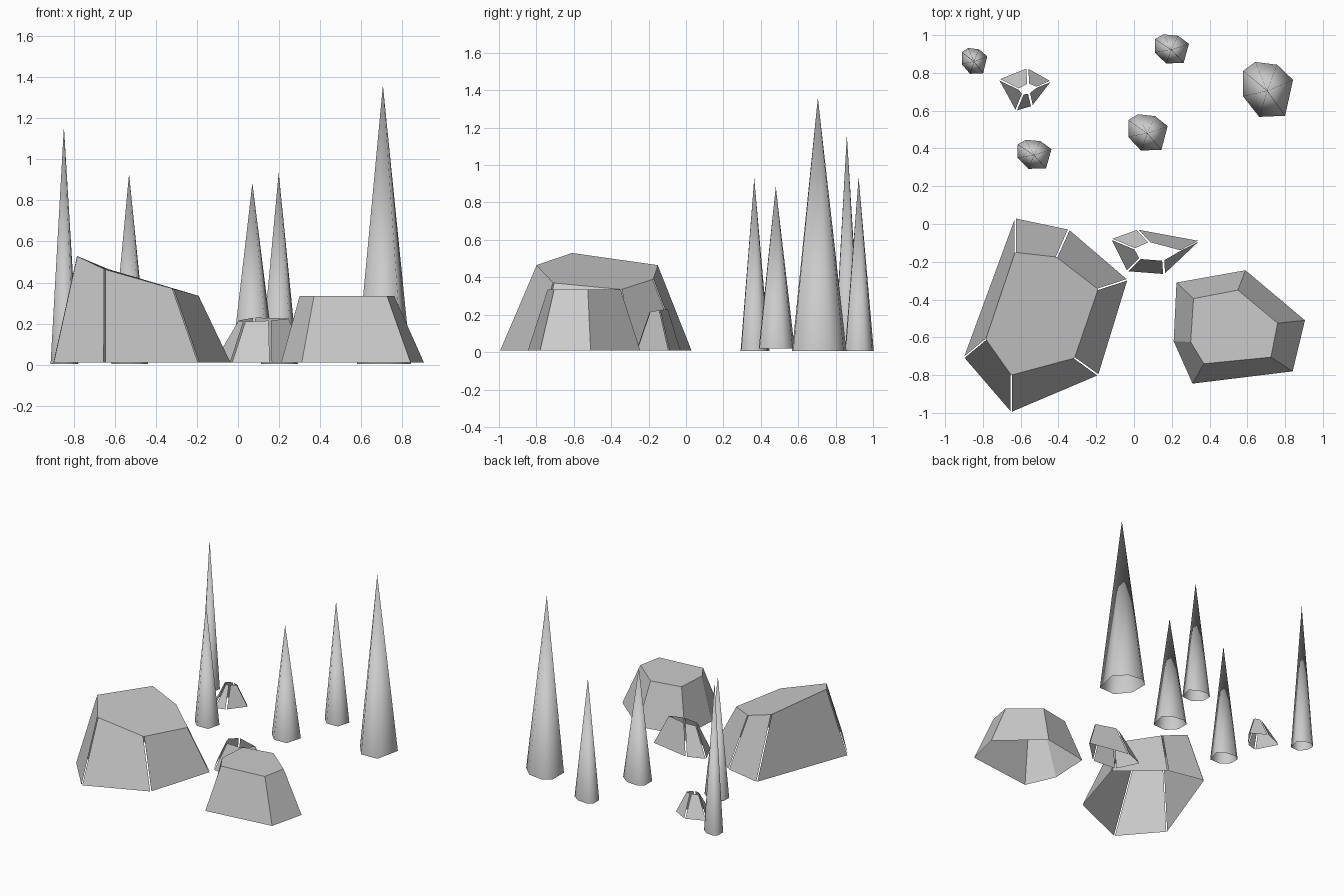
import bpy
from mathutils import Vector

if "Cube" in bpy.data.objects:
    bpy.data.objects.remove(bpy.data.objects["Cube"])


def make(name, verts, faces, smooth=False):
    me = bpy.data.meshes.new(name)
    me.from_pydata(verts, [], faces)
    me.update()
    ob = bpy.data.objects.new(name, me)
    bpy.context.collection.objects.link(ob)
    for p in me.polygons:
        p.use_smooth = smooth
    return ob


# Irregular seven-sided spires, open underneath (counter-clockwise outline)
OUTLINE = [(.053, .138), (-.063, .153), (-.127, .106), (-.127, -.03),
           (-.042, -.138), (.095, -.132), (.137, .058)]


def spire(name, x, y, height, sx, sy, base=.005):
    verts = [(x + sx * px, y + sy * py, base) for px, py in OUTLINE]
    verts.append((x, y, height))
    make(name, verts, [(i, (i + 1) % 7, 7) for i in range(7)], True)


spire("spire_large", .705, .705, 1.36, 1, 1)
spire("spire_back", .198, .923, .935, .68, .53)
spire("spire_middle", .07, .48, .885, .79, .66, .02)
spire("spire_left", -.53, .365, .93, .68, .53)
spire("spire_far_left", -.847, .86, 1.16, .51, .47)


# Hollow rocks made of loose slabs, with thin cracks between them
def rock(name, base, top, gap=.0, cap=True, base_z=.01):
    n = len(base)
    b = [Vector((x, y, base_z)) for x, y in base]
    t = [Vector(p) for p in top]
    verts, faces = [], []
    if gap == 0:
        verts = b + t
        faces = [(i, (i + 1) % n, (i + 1) % n + n, i + n) for i in range(n)]
        if cap:
            faces.append(tuple(range(n, 2 * n)))
    else:
        for i in range(n):
            j = (i + 1) % n
            k = len(verts)
            along_b = (b[j] - b[i]).normalized() * gap
            along_t = (t[j] - t[i]).normalized() * gap
            verts += [b[i] + along_b, b[j] - along_b,
                      t[j] - along_t, t[i] + along_t]
            faces.append((k, k + 1, k + 2, k + 3))
        if cap:
            k = len(verts)
            verts += t
            faces.append(tuple(range(k, k + n)))
    return make(name, verts, faces)


rock("rock_large",
     [(-.90, -.705), (-.65, -.995), (-.19, -.80), (-.035, -.295),
      (-.345, -.03), (-.63, .03)],
     [(-.785, -.61, .53), (-.65, -.80, .465), (-.315, -.71, .37),
      (-.19, -.345, .335), (-.41, -.175, .39), (-.63, -.15, .465)], .005)

rock("rock_medium",
     [(.225, -.31), (.21, -.62), (.31, -.845), (.84, -.78),
      (.905, -.51), (.59, -.245)],
     [(.315, -.395, .335), (.30, -.625, .335), (.37, -.74, .335),
      (.725, -.705, .335), (.76, -.525, .335), (.55, -.35, .335)])

# Small broken rocks with open tops
rock("rock_small_front",
     [(-.12, -.08), (-.035, -.25), (.16, -.265), (.345, -.09), (.02, -.03)],
     [(.0, -.13, .215), (.03, -.185, .21), (.155, -.195, .215),
      (.25, -.14, .225), (.08, -.095, .23)], .006, False)

rock("rock_small_back",
     [(-.715, .765), (-.625, .60), (-.54, .625), (-.44, .755), (-.565, .825)],
     [(-.615, .715, .17), (-.59, .685, .17), (-.555, .69, .17),
      (-.51, .725, .17), (-.56, .745, .17)], .006, False)
